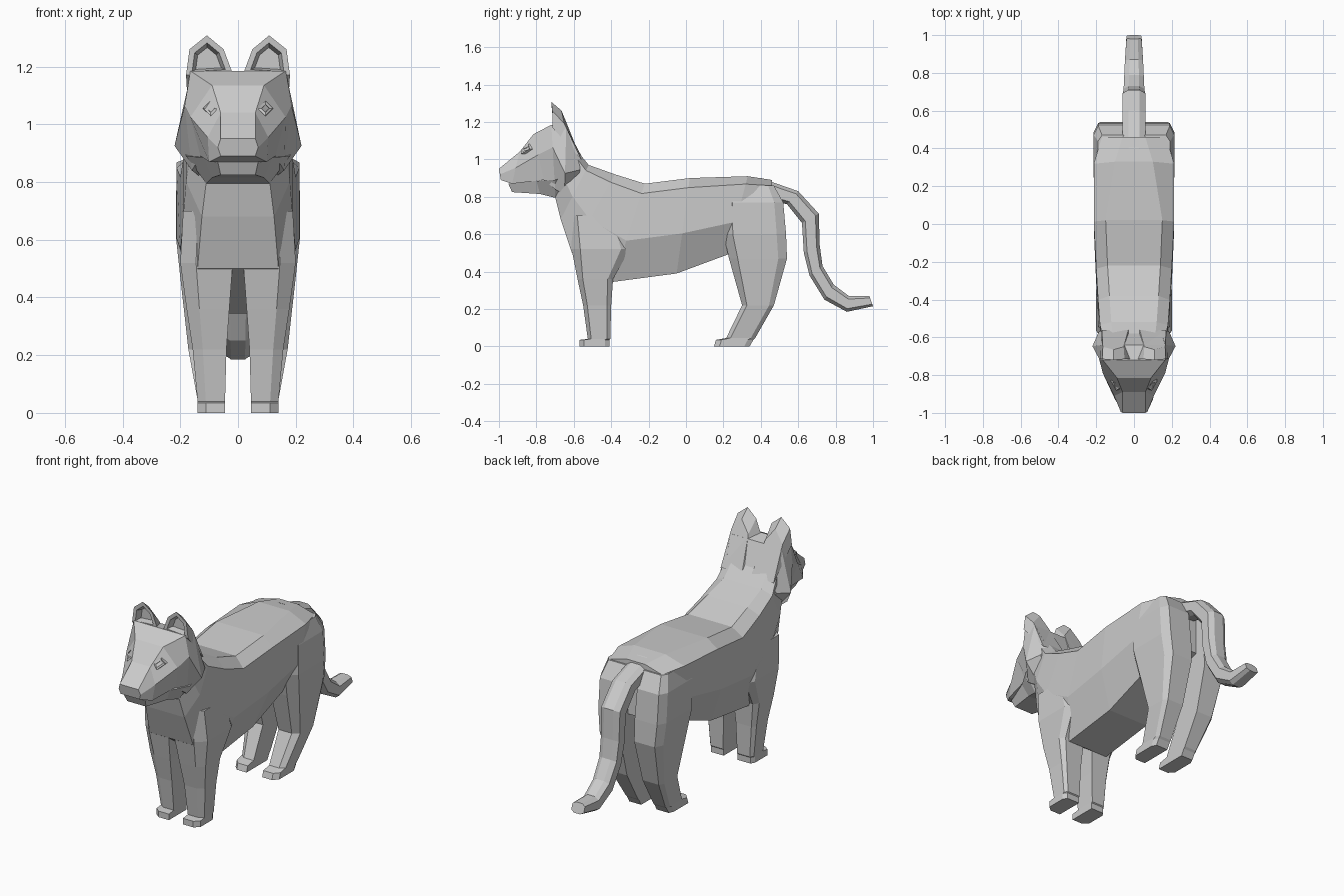
import bpy, bmesh
from mathutils import Vector


def loft(name, chains):
    """Skin each chain of equal-length rings, with capped ends, into one object."""
    bm = bmesh.new()
    for rings in chains:
        vs = [[bm.verts.new(p) for p in r] for r in rings]
        n = len(vs[0])
        for a, b in zip(vs, vs[1:]):
            for i in range(n):
                j = (i + 1) % n
                bm.faces.new((a[i], a[j], b[j], b[i]))
        bm.faces.new(vs[0][::-1])
        bm.faces.new(vs[-1])
    bmesh.ops.recalc_face_normals(bm, faces=bm.faces)
    me = bpy.data.meshes.new(name)
    bm.to_mesh(me)
    bm.free()
    ob = bpy.data.objects.new(name, me)
    bpy.context.collection.objects.link(ob)
    return ob


def section(top, bot, half):
    """Symmetric ring between a top and bottom (y, z); half lists (x, fraction down)."""
    right = []
    for x, t in half:
        right.append((x, top[0] + (bot[0] - top[0]) * t, top[1] + (bot[1] - top[1]) * t))
    return right + [(-x, y, z) for x, y, z in reversed(right)]


def flip(rings):
    return [[(-x, y, z) for x, y, z in r] for r in rings]


def pair(name, rings):
    return loft(name, [rings, flip(rings)])


# Torso and neck: top (y, z), bottom (y, z), top / side / bottom half widths
torso = [
    ((-.61, 1.08), (-.70, .80), .11, .16, .11),
    ((-.52, .97), (-.67, .68), .12, .18, .125),
    ((-.38, .92), (-.61, .50), .13, .19, .14),
    ((-.22, .87), (-.39, .345), .14, .20, .13),
    ((.02, .90), (-.05, .39), .15, .213, .13),
    ((.33, .91), (.22, .49), .10, .213, .13),
    ((.46, .89), (.47, .58), .06, .17, .07),
]
loft("torso", [[section(t, b, [(wt, 0), (w, .1), (w, .58), (wb, 1)])
                for t, b, wt, w, wb in torso]])


def leg_ring(z, yf, yb, xi, xo, ztilt=0):
    """Leg slice with a bevelled outer front and back corner."""
    d, e = (xo - xi) * .3, (yb - yf) * .15
    return [(xi, yf, z), (xo - d, yf, z), (xo, yf + e, z),
            (xo, yb - e, z + ztilt), (xo - d / 2, yb, z + ztilt), (xi, yb, z + ztilt)]


# Front legs
pair("front_leg", [leg_ring(*r) for r in [
    (0, -.57, -.41, .045, .14), (.035, -.57, -.41, .045, .14),
    (.04, -.525, -.405, .045, .14), (.22, -.55, -.40, .04, .157),
    (.36, -.58, -.39, .03, .178), (.52, -.612, -.30, .018, .20),
    (.70, -.62, -.36, .02, .19)]])

# Hind legs with thighs
pair("hind_leg", [leg_ring(*r) for r in [
    (0, .15, .34, .05, .14), (.035, .16, .36, .05, .14),
    (.045, .215, .37, .05, .14), (.22, .30, .47, .05, .172),
    (.47, .23, .54, .045, .20), (.60, .20, .535, .045, .214),
    (.77, .20, .52, .05, .214), (.86, .26, .47, .05, .19)]])

# Tail: top (y, z), bottom (y, z), half width
tail = [((.40, .90), (.46, .78), .06), ((.60, .83), (.54, .76), .06),
        ((.71, .71), (.62, .66), .06), ((.715, .54), (.63, .50), .058),
        ((.73, .43), (.66, .38), .055), ((.79, .33), (.74, .25), .052),
        ((.87, .27), (.86, .185), .048), ((.98, .27), (1.0, .215), .04)]
loft("tail", [[section(t, b, [(w * .5, 0), (w, .2), (w, .8), (w * .5, 1)])
               for t, b, w in tail]])

# Head with muzzle: top, bottom, then (half width, fraction) for crown, cheek, base
head = [
    ((-1.0, .95), (-.99, .89), .06, .07, .5, .06),
    ((-.89, 1.04), (-.93, .87), .06, .105, .5, .10),
    ((-.815, 1.135), (-.76, .89), .09, .165, .45, .13),
    ((-.72, 1.185), (-.70, .84), .165, .185, .35, .16),
    ((-.64, 1.17), (-.65, .81), .165, .22, .68, .12),
    ((-.56, 1.0), (-.58, .84), .14, .185, .35, .12),
]
loft("head", [[section(t, b, [(wt, 0), (w, f), (wb, 1)])
               for t, b, wt, w, f, wb in head]])

# Lower jaw
jaw = [((-.95, .87), (-.93, .825), .07, .06), ((-.80, .885), (-.78, .815), .12, .09),
       ((-.70, .89), (-.70, .795), .18, .11), ((-.61, .92), (-.62, .82), .19, .11)]
loft("lower_jaw", [[section(t, b, [(wt, 0), (wb, 1)]) for t, b, wt, wb in jaw]])

# Ears: hollow front, rim, then back sweeping down into the neck
front = [Vector(p) for p in [(.02, -.715, 1.18), (.05, -.715, 1.26), (.108, -.72, 1.308),
                             (.168, -.715, 1.26), (.18, -.715, 1.17)]]
back = [(.03, -.56, 1.02), (.055, -.65, 1.19), (.108, -.665, 1.26),
        (.165, -.65, 1.19), (.17, -.56, 1.0)]
centre = Vector((.105, -.715, 1.215))
rim = [centre + (p - centre) * .72 for p in front]
hollow = [centre + (p - centre) * .55 + Vector((0, .035, 0)) for p in front]
pair("ear", [hollow, rim, front, back])

# Eyes: small raised diamonds on the face
def diamond(r, y):
    c = Vector((.095, y, 1.055))
    return [c + Vector(o) for o in [(-r, -.01, 0), (0, .02, r), (r, .025, 0), (0, -.02, -r)]]

pair("eye", [diamond(.028, -.83), diamond(.026, -.862), diamond(.014, -.862), diamond(.012, -.855)])
